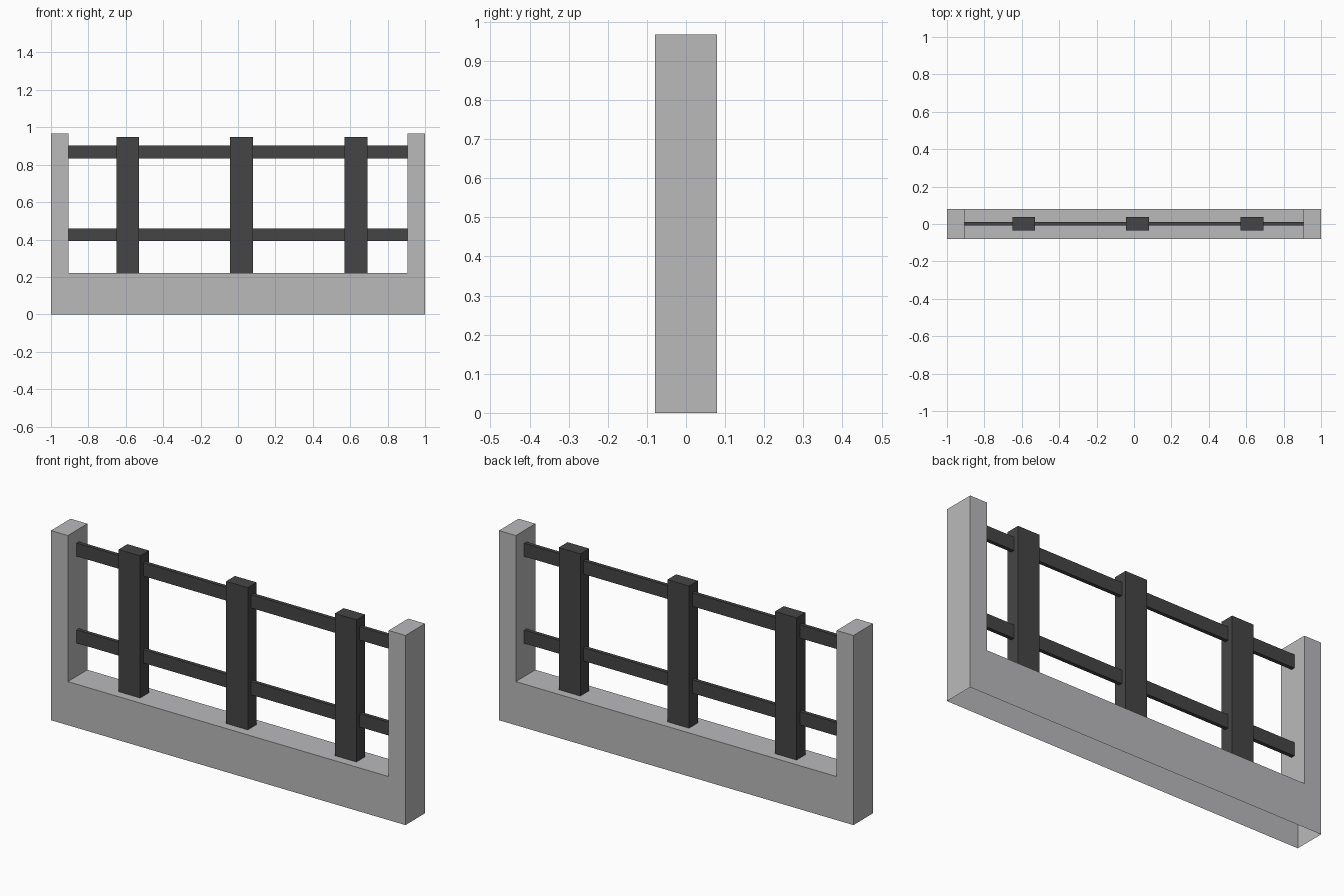
import bpy, bmesh

if "Cube" in bpy.data.objects:
    bpy.data.objects.remove(bpy.data.objects["Cube"])


def material(name, rgb):
    m = bpy.data.materials.new(name)
    m.diffuse_color = (*rgb, 1)
    m.use_nodes = True
    m.node_tree.nodes["Principled BSDF"].inputs["Base Color"].default_value = m.diffuse_color
    return m


GREY = material("concrete grey", (0.49, 0.49, 0.50))
DARK = material("dark iron", (0.06, 0.06, 0.06))


def finish(name, bm, mat):
    bmesh.ops.recalc_face_normals(bm, faces=bm.faces)
    # drop faces on the ground: the wall is open underneath
    under = [f for f in bm.faces if all(v.co.z < 1e-4 for v in f.verts)]
    bmesh.ops.delete(bm, geom=under, context='FACES')
    me = bpy.data.meshes.new(name)
    bm.to_mesh(me)
    bm.free()
    me.materials.append(mat)
    ob = bpy.data.objects.new(name, me)
    bpy.context.collection.objects.link(ob)


def extrude_profile(name, pts, y0, y1, mat):
    """Extrude an x-z outline from y0 to y1."""
    bm = bmesh.new()
    face = bm.faces.new([bm.verts.new((x, y0, z)) for x, z in pts])
    ext = bmesh.ops.extrude_face_region(bm, geom=[face], use_keep_orig=True)
    moved = [g for g in ext["geom"] if isinstance(g, bmesh.types.BMVert)]
    bmesh.ops.translate(bm, verts=moved, vec=(0, y1 - y0, 0))
    finish(name, bm, mat)


def slab(name, x0, x1, y0, y1, z0, z1, mat):
    extrude_profile(name, [(x0, z0), (x1, z0), (x1, z1), (x0, z1)], y0, y1, mat)


BASE_Z, WALL_Z, INNER = 0.222, 0.967, 0.905

# low wall with a pillar at each end
extrude_profile("wall_frame", [
    (-1, 0), (1, 0), (1, WALL_Z), (INNER, WALL_Z), (INNER, BASE_Z),
    (-INNER, BASE_Z), (-INNER, WALL_Z), (-1, WALL_Z)], -0.079, 0.079, GREY)

# upright posts
for i, x in enumerate((-0.589, 0.018, 0.631)):
    slab(f"post_{i + 1}", x - 0.061, x + 0.061, -0.034, 0.037, BASE_Z, 0.947, DARK)

# horizontal rails
for name, z in (("lower_rail", 0.425), ("upper_rail", 0.868)):
    slab(name, -INNER, INNER, -0.008, 0.011, z - 0.034, z + 0.034, DARK)
